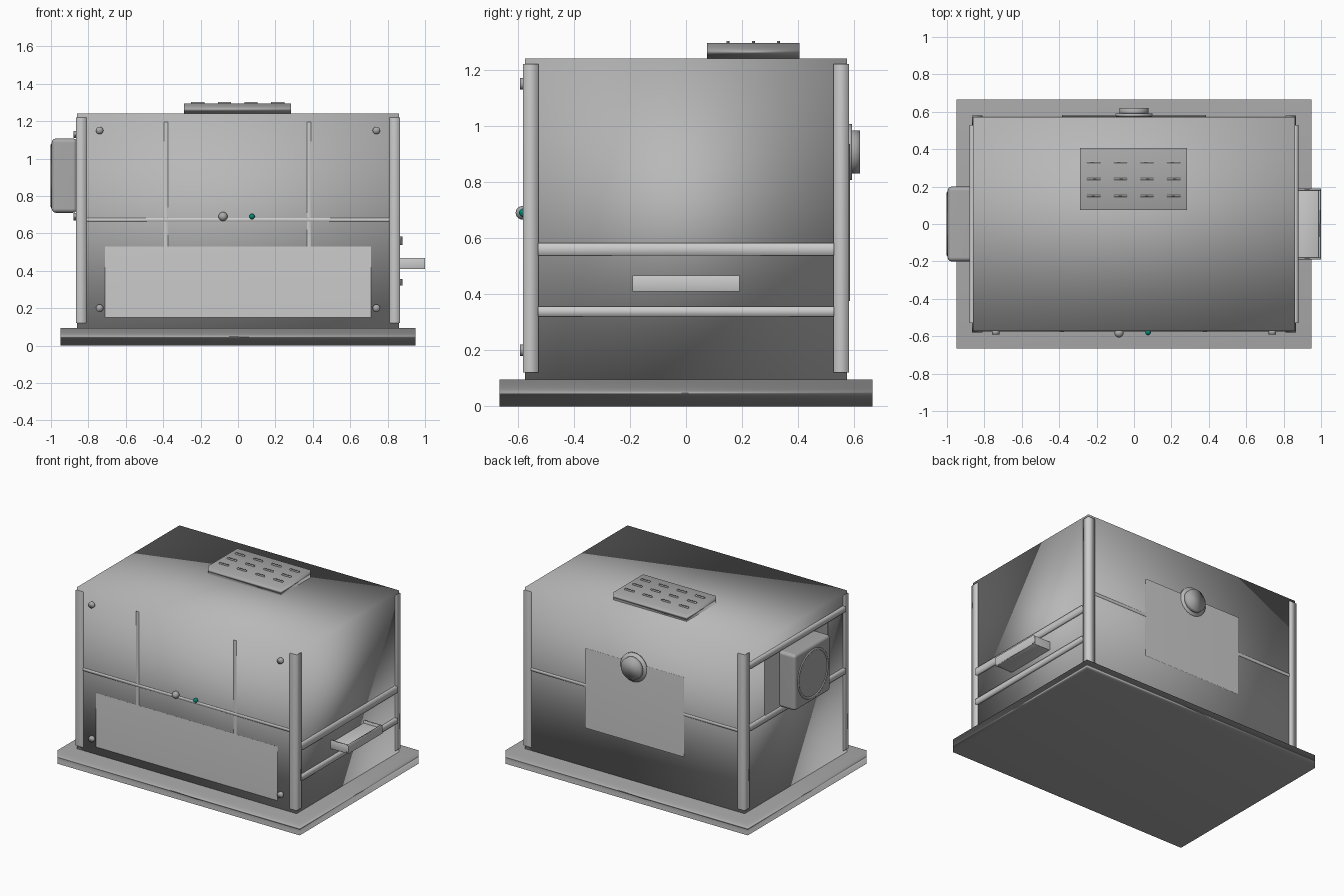
import bpy, math
from mathutils import Vector

if "Cube" in bpy.data.objects:
    bpy.data.objects.remove(bpy.data.objects["Cube"])


def material(name, rgb):
    m = bpy.data.materials.new(name)
    m.diffuse_color = (*rgb, 1)
    m.use_nodes = True
    m.node_tree.nodes["Principled BSDF"].inputs["Base Color"].default_value = m.diffuse_color
    return m


LIGHT = material("light_metal", (.66, .66, .66))
MID = material("mid_metal", (.48, .48, .48))
DARK = material("dark_metal", (.4, .4, .4))
GREEN = material("green", (0, .25, .18))


def finish(ob, name, mat, bevel=0.0, weighted=False):
    """Name, colour and softly shade a part; large faces lead the shading."""
    ob.name = name
    ob.data.materials.append(mat)
    ob.data.shade_smooth()
    if bevel:
        m = ob.modifiers.new("bevel", "BEVEL")
        m.width, m.segments = bevel, 3
    if weighted:
        m = ob.modifiers.new("weighted", "WEIGHTED_NORMAL")
        m.mode, m.weight = "FACE_AREA", 50
    return ob


def box(name, x, y, z, mat=LIGHT, bevel=0.0):
    """Box from (min, max) ranges on each axis."""
    bpy.ops.mesh.primitive_cube_add(size=1)
    ob = bpy.context.object
    ob.location = [(a + b) / 2 for a, b in (x, y, z)]
    ob.scale = [b - a for a, b in (x, y, z)]
    bpy.ops.object.transform_apply(location=False, rotation=False, scale=True)
    return finish(ob, name, mat, bevel, True)


def disc(name, start, end, r, mat=DARK, sides=32):
    """Cylinder between two points."""
    a, b = Vector(start), Vector(end)
    bpy.ops.mesh.primitive_cylinder_add(radius=r, depth=(b - a).length, vertices=sides,
                                        location=(a + b) / 2)
    ob = bpy.context.object
    ob.rotation_euler = (b - a).to_track_quat("Z", "Y").to_euler()
    return finish(ob, name, mat)


def ball(name, loc, r, mat):
    bpy.ops.mesh.primitive_uv_sphere_add(radius=r, segments=24, ring_count=12, location=loc)
    return finish(bpy.context.object, name, mat)


# base plinth and main cabinet
box("base", (-.95, .95), (-.665, .665), (0, .095), DARK)
box("cabinet", (-.861, .861), (-.573, .573), (.09, 1.24), MID)

# corner posts
for sx in (-1, 1):
    for sy in (-1, 1):
        box("corner_post", sorted((sx * .81, sx * .867)), sorted((sy * .526, sy * .58)),
            (.12, 1.22))

# front: lower panel, hinge strips, bolts and indicators
box("front_panel", (-.71, .71), (-.578, -.57), (.15, .53))
for x in (-.385, .38):
    box("front_strip", (x - .01, x + .01), (-.577, -.57), (.2, 1.195))
for sx in (-1, 1):
    for z in (.2, 1.15):
        disc("bolt", (sx * .74, -.565, z), (sx * .74, -.592, z), .02, DARK, 20)
ball("front_button", (-.08, -.583, .69), .024, DARK)
ball("indicator_light", (.075, -.58, .69), .015, GREEN)

# seams on front and back
for sy in (-1, 1):
    box("seam_strip", (-.81, .81), sorted((sy * .565, sy * .578)), (.663, .682))

# side rails
for sx, z0, z1 in ((1, .537, .582), (1, .32, .356), (-1, 1.11, 1.147), (-1, .67, .708)):
    box("side_rail", sorted((sx * .85, sx * .88)), (-.528, .528), (z0, z1))

# right: shallow tray with a rim
box("tray_floor", (.855, .99), (-.185, .185), (.41, .45))
for sy in (-1, 1):
    box("tray_side", (.855, .999), sorted((sy * .178, sy * .191)), (.41, .467))
box("tray_lip", (.986, 1.0), (-.191, .191), (.41, .467))

# left: fan housing on a mounting plate
box("fan_plate", (-.867, -.855), (-.35, .35), (.708, 1.11))
box("fan_housing", (-.996, -.86), (-.2, .2), (.71, 1.107), DARK, .022)
bpy.ops.mesh.primitive_torus_add(major_radius=.165, minor_radius=.009, major_segments=48,
                                 minor_segments=8, location=(-.993, 0, .907),
                                 rotation=(0, math.pi / 2, 0))
finish(bpy.context.object, "fan_ring", DARK)

# back: access panel with collar and round knob
box("back_panel", (-.385, .385), (.57, .584), (.375, .935))
disc("knob_collar", (0, .575, .907), (0, .591, .907), .1, MID, 40)
disc("knob", (0, .58, .907), (0, .62, .907), .077, DARK, 40)

# top: vent block with slats
box("vent_block", (-.288, .284), (.075, .405), (1.23, 1.295), DARK)
for i in range(4):
    for j in range(3):
        x, y = -.215 + .1425 * i, .15 + .09 * j
        box("vent_slat", (x - .035, x + .035), (y - .005, y + .005), (1.29, 1.303), DARK)
